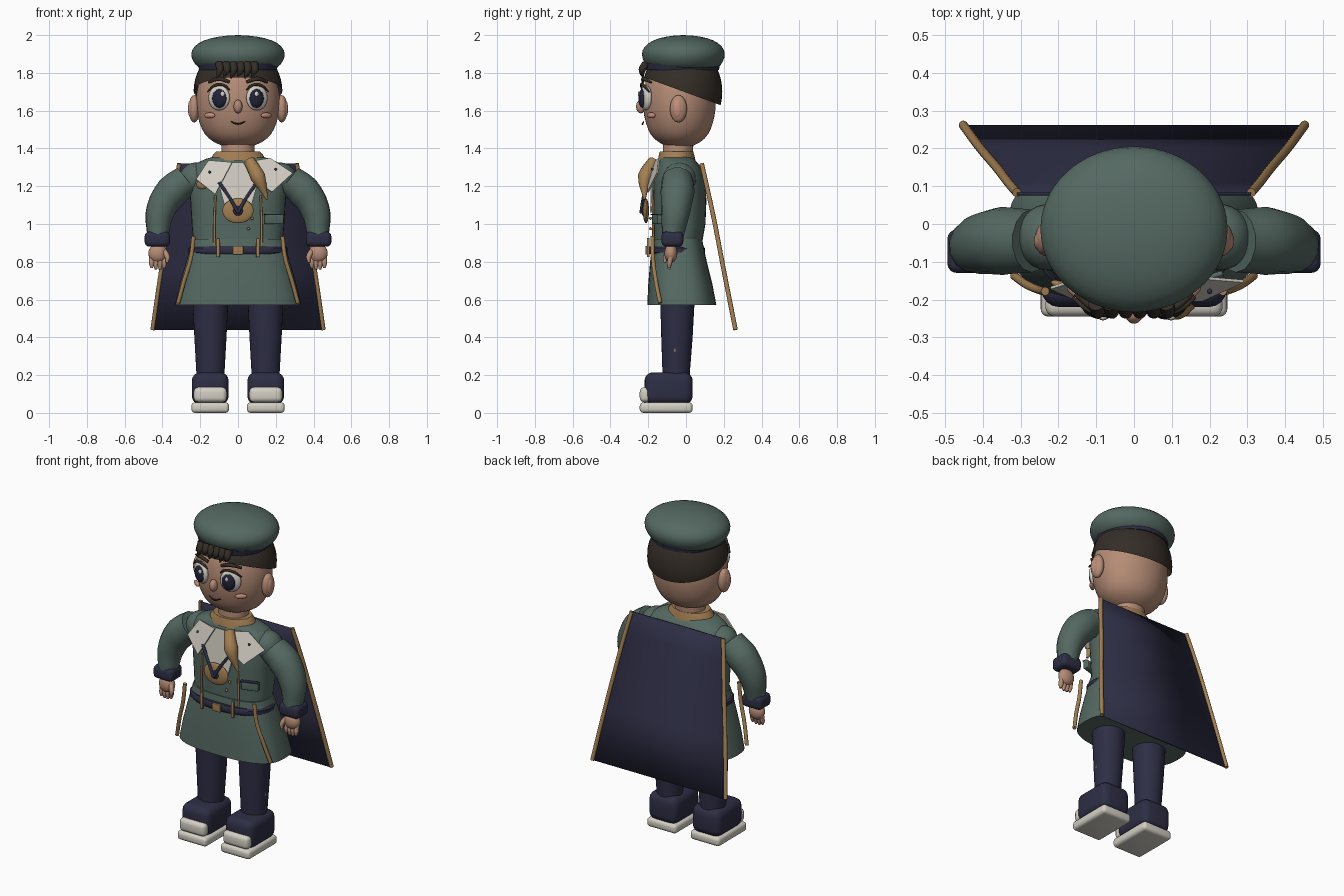
import bpy, bmesh, math
from mathutils import Vector

cube = bpy.data.objects.get("Cube")
if cube:
    bpy.data.objects.remove(cube, do_unlink=True)


def material(name, *rgb):
    mat = bpy.data.materials.new(name)
    mat.use_nodes = True
    mat.diffuse_color = (*rgb, 1)
    mat.node_tree.nodes["Principled BSDF"].inputs["Base Color"].default_value = (*rgb, 1)
    return mat


GREEN = material("sage_green", .09, .14, .12)
NAVY = material("navy", .027, .027, .06)
SKIN = material("skin", .46, .26, .18)
CHEEK = material("blush", .56, .27, .2)
WHITE = material("off_white", .65, .62, .55)
GOLD = material("old_gold", .36, .21, .085)
HAIR = material("dark_brown", .035, .027, .02)
IRIS = material("dark_iris", .015, .016, .04)


def finish(name, bm, mat, smooth=True):
    bmesh.ops.recalc_face_normals(bm, faces=bm.faces)
    mesh = bpy.data.meshes.new(name)
    bm.to_mesh(mesh)
    bm.free()
    mesh.materials.append(mat)
    obj = bpy.data.objects.new(name, mesh)
    bpy.context.collection.objects.link(obj)
    if smooth:
        bpy.ops.object.select_all(action='DESELECT')
        obj.select_set(True)
        bpy.context.view_layer.objects.active = obj
        bpy.ops.object.shade_smooth_by_angle(angle=math.radians(40))
    return obj


def ball(name, loc, size, mat, turn=0):
    bm = bmesh.new()
    bmesh.ops.create_uvsphere(bm, u_segments=32, v_segments=20, radius=1)
    bmesh.ops.scale(bm, vec=size, verts=bm.verts)
    obj = finish(name, bm, mat)
    obj.location = loc
    obj.rotation_euler.z = turn
    return obj


def box(name, loc, size, mat, bevel=0, turn=0):
    bm = bmesh.new()
    bmesh.ops.create_cube(bm, size=1)
    bmesh.ops.scale(bm, vec=size, verts=bm.verts)
    if bevel:
        bmesh.ops.bevel(bm, geom=bm.edges[:], offset=bevel, segments=4, profile=.5, affect='EDGES')
    obj = finish(name, bm, mat)
    obj.location = loc
    obj.rotation_euler.z = turn
    return obj


def loft(name, rings, mat, cx=0, power=2, subdivide=0, segments=40):
    """Stack superellipse rings given as (z, half width, half depth, centre y)."""
    bm = bmesh.new()
    loops = []
    for z, rx, ry, cy in rings:
        loop = []
        for i in range(segments):
            a = math.tau * i / segments
            c, s = math.cos(a), math.sin(a)
            x = math.copysign(abs(c) ** (2 / power), c)
            y = math.copysign(abs(s) ** (2 / power), s)
            loop.append(bm.verts.new((cx + rx * x, cy + ry * y, z)))
        loops.append(loop)
    for low, high in zip(loops, loops[1:]):
        for i in range(segments):
            j = (i + 1) % segments
            bm.faces.new((low[i], low[j], high[j], high[i]))
    bm.faces.new(loops[0])
    bm.faces.new(loops[-1])
    obj = finish(name, bm, mat)
    if subdivide:
        mod = obj.modifiers.new("smooth", 'SUBSURF')
        mod.levels = mod.render_levels = subdivide
    return obj


def tube(name, points, radii, mat):
    """Smooth tapered tube through the points."""
    curve = bpy.data.curves.new(name, 'CURVE')
    curve.dimensions = '3D'
    curve.bevel_depth = 1
    curve.bevel_resolution = 5
    curve.resolution_u = 6
    curve.use_fill_caps = True
    spline = curve.splines.new('BEZIER')
    spline.bezier_points.add(len(points) - 1)
    if not isinstance(radii, (list, tuple)):
        radii = [radii] * len(points)
    for bp, co, r in zip(spline.bezier_points, points, radii):
        bp.co = co
        bp.radius = r
        bp.handle_left_type = bp.handle_right_type = 'AUTO'
    curve.materials.append(mat)
    obj = bpy.data.objects.new(name, curve)
    bpy.context.collection.objects.link(obj)
    return obj


def plate(name, points, mat, thickness=.008):
    bm = bmesh.new()
    bm.faces.new([bm.verts.new(p) for p in points])
    obj = finish(name, bm, mat, False)
    obj.modifiers.new("thickness", 'SOLIDIFY').thickness = thickness
    return obj


# Head, hair and beret
loft("head", [(z, r, r * .87, -.035) for z, r in (
    (1.402, .03), (1.413, .09), (1.45, .16), (1.5, .193), (1.57, .217),
    (1.65, .226), (1.74, .215), (1.82, .18), (1.86, .1))], SKIN, subdivide=1)
bm = bmesh.new()
bmesh.ops.create_uvsphere(bm, u_segments=40, v_segments=32, radius=1)
bmesh.ops.scale(bm, vec=(.235, .212, .25), verts=bm.verts)
bmesh.ops.translate(bm, vec=(0, -.02, 1.7), verts=bm.verts)
bmesh.ops.bisect_plane(bm, geom=bm.verts[:] + bm.edges[:] + bm.faces[:], plane_co=(0, 0, 1.696),
                       plane_no=Vector((0, .365, 1)).normalized(), clear_inner=True)
finish("hair_cap", bm, HAIR)
loft("beret", [(z, .253 * k, .224 * k, -.014) for z, k in (
    (1.815, .7), (1.825, .83), (1.86, .95), (1.9, 1), (1.94, .94), (1.975, .72),
    (1.993, .42), (2, .1))], GREEN, subdivide=1)
loft("beret_band", [(1.815, .205, .2, -.025), (1.85, .215, .205, -.025)], NAVY)
for i in range(6):
    x = -.1 + i * .037
    tube(f"fringe_lock_{i}", [(x, -.21, 1.85), (x + .004, -.232, 1.815),
                              (x - .012, -.226, 1.77 + .012 * (i % 2))], [.022, .019, .003], HAIR)

# Neck, gold neckband, torso and skirt
loft("neck", [(1.33, .088, .08, -.045), (1.45, .088, .08, -.04)], SKIN)
loft("neckband", [(1.335, .145, .1, -.05), (1.36, .137, .095, -.05), (1.385, .115, .088, -.05)], GOLD)
loft("torso", [(.87, .235, .125, -.045), (1, .245, .138, -.035), (1.12, .252, .142, -.034),
               (1.22, .262, .138, -.034), (1.28, .258, .125, -.034), (1.32, .225, .105, -.04),
               (1.345, .17, .09, -.048), (1.36, .11, .075, -.05)], GREEN, power=2.5)
loft("skirt", [(.57, .335, .183, -.022), (.68, .31, .17, -.03), (.8, .275, .15, -.04),
               (.92, .24, .13, -.045)], GREEN, power=2.8)
loft("belt", [(.84, .25, .145, -.052), (.85, .262, .152, -.052), (.872, .262, .152, -.052),
              (.882, .25, .145, -.052)], NAVY, power=2.3)
box("belt_buckle", (0, -.207, .861), (.056, .015, .046), GOLD, .004)

# White collar, bib, scarf and pendant
plate("shirt_bib", [(-.1, -.165, 1.325), (.09, -.165, 1.325), (.1, -.187, 1.2),
                    (.06, -.19, 1.06), (-.06, -.19, 1.06), (-.1, -.187, 1.2)], WHITE)
plate("right_collar_flap", [(-.22, -.165, 1.235), (-.155, -.145, 1.335), (-.03, -.175, 1.325),
                            (-.12, -.21, 1.155)], WHITE)
plate("left_collar_flap", [(.29, -.155, 1.27), (.17, -.145, 1.35), (.03, -.175, 1.325),
                           (.09, -.205, 1.23), (.18, -.205, 1.17)], WHITE)
for x, y, z in ((-.15, -.176, 1.275), (.2, -.178, 1.29)):
    ball("collar_stud", (x, y, z), (.007, .007, .007), NAVY)
tube("scarf_tail", [(.06, -.17, 1.335), (.105, -.215, 1.25), (.155, -.22, 1.13)],
     [.03, .04, .006], GOLD)
ball("pendant", (0, -.212, 1.07), (.082, .016, .066), GOLD)
ball("pendant_gem", (0, -.226, 1.07), (.026, .01, .026), NAVY)
for s in (-1, 1):
    tube("pendant_cord", [(s * .1, -.2, 1.22), (s * .045, -.225, 1.14), (0, -.238, 1.06)],
         .009, NAVY)
ball("chest_badge", (-.19, -.165, 1.21), (.032, .012, .026), GOLD, -.4)
for x, z in ((.055, .975), (.075, 1.03)):
    ball("jacket_button", (x, -.188, z), (.008, .008, .008), GOLD)
box("chest_pocket", (.19, -.152, 1.025), (.1, .03, .05), GREEN, .005, .3)
box("pocket_edge", (.19, -.16, 1.05), (.1, .025, .006), NAVY, 0, .3)

# Cape with gold side trims
cape_rows = [(1.32, .31, .083), (1.2, .333, .11), (1.05, .358, .143), (.75, .407, .201), (.44, .452, .262)]
bm = bmesh.new()
rows = [(bm.verts.new((-w, y, z)), bm.verts.new((w, y, z))) for z, w, y in cape_rows]
for a, b in zip(rows, rows[1:]):
    bm.faces.new((a[0], a[1], b[1], b[0]))
cape = finish("cape", bm, NAVY)
cape.modifiers.new("thickness", 'SOLIDIFY').thickness = .008

# Mirrored parts
for s, side in ((1, "left_"), (-1, "right_")):
    def at(x, y, z):
        return (s * x, y, z)

    tube(side + "cape_trim", [at(w, y, z) for z, w, y in cape_rows], .012, GOLD)

    # Face
    ball(side + "eye_white", at(.1, -.213, 1.668), (.06, .026, .066), WHITE, s * .38)
    ball(side + "iris", at(.098, -.23, 1.665), (.04, .02, .05), IRIS, s * .3)
    ball(side + "eye_glint", at(.098, -.249, 1.688) if s > 0 else (-.082, -.249, 1.688),
         (.011, .006, .013), WHITE)
    tube(side + "upper_lashes", [at(.045, -.232, 1.71), at(.075, -.238, 1.735),
                                 at(.12, -.226, 1.735), at(.162, -.195, 1.7)], [.004, .007, .008, .004], HAIR)
    tube(side + "eyebrow", [at(.045, -.228, 1.752), at(.1, -.223, 1.768), at(.155, -.185, 1.75)],
         [.008, .012, .006], HAIR)
    ball(side + "cheek", at(.15, -.185, 1.575), (.034, .012, .015), CHEEK, s * .65)
    ball(side + "ear", at(.232, -.04, 1.61), (.03, .045, .072), SKIN)
    ball(side + "inner_ear", at(.25, -.045, 1.61), (.015, .026, .047), CHEEK)

    # Sleeve, cuff and hand
    ball(side + "shoulder", at(.225, -.035, 1.24), (.085, .088, .085), GREEN)
    tube(side + "sleeve", [at(.27, -.045, 1.235), at(.35, -.045, 1.17), at(.41, -.055, 1.07),
                           at(.425, -.07, .94)], [.083, .09, .078, .058], GREEN)
    box(side + "cuff", at(.427, -.072, .92), (.134, .115, .08), NAVY, .025)
    ball(side + "palm", at(.425, -.08, .845), (.05, .034, .05), SKIN)
    for i in range(4):
        x = .391 + i * .022
        tube(f"{side}finger_{i}", [at(x, -.08, .83), at(x, -.088, .79), at(x, -.09, .757 + .007 * abs(i - 1.5))],
             [.014, .014, .007], SKIN)
    tube(side + "thumb", [at(.39, -.09, .855), at(.374, -.108, .825), at(.376, -.112, .795)],
         [.015, .014, .007], SKIN)

    # Jacket piping, belt loops and skirt trim
    tube(side + "jacket_piping", [at(.125, -.172, .89), at(.125, -.174, 1), at(.12, -.176, 1.15)],
         .006, GOLD)
    box(side + "belt_loop", at(.105, -.2, .875), (.018, .014, .1), GOLD, .003)
    tube(side + "skirt_trim", [at(.235, -.178, .935), at(.25, -.175, .82), at(.285, -.16, .7),
                               at(.317, -.137, .583)], .011, GOLD)

    # Leg and shoe
    loft(side + "leg", [(.15, .072, .07, -.05), (.22, .075, .073, -.052), (.4, .085, .083, -.048),
                        (.62, .096, .092, -.045)], NAVY, cx=s * .146, segments=32)
    tube(side + "trouser_stripe", [at(.214, -.058, .3), at(.22, -.058, .33), at(.222, -.056, .36)],
         [.003, .008, .003], GOLD)
    box(side + "shoe", at(.147, -.092, .13), (.195, .255, .17), NAVY, .045)
    box(side + "toe_cap", at(.147, -.215, .096), (.175, .06, .08), WHITE, .025)
    box(side + "sole", at(.147, -.105, .028), (.2, .28, .056), WHITE, .02)

# Nose and mouth
ball("nose", (0, -.238, 1.622), (.023, .026, .036), SKIN)
tube("mouth", [(-.038, -.224, 1.542), (0, -.23, 1.53), (.038, -.224, 1.542)], [.003, .005, .003], HAIR)
